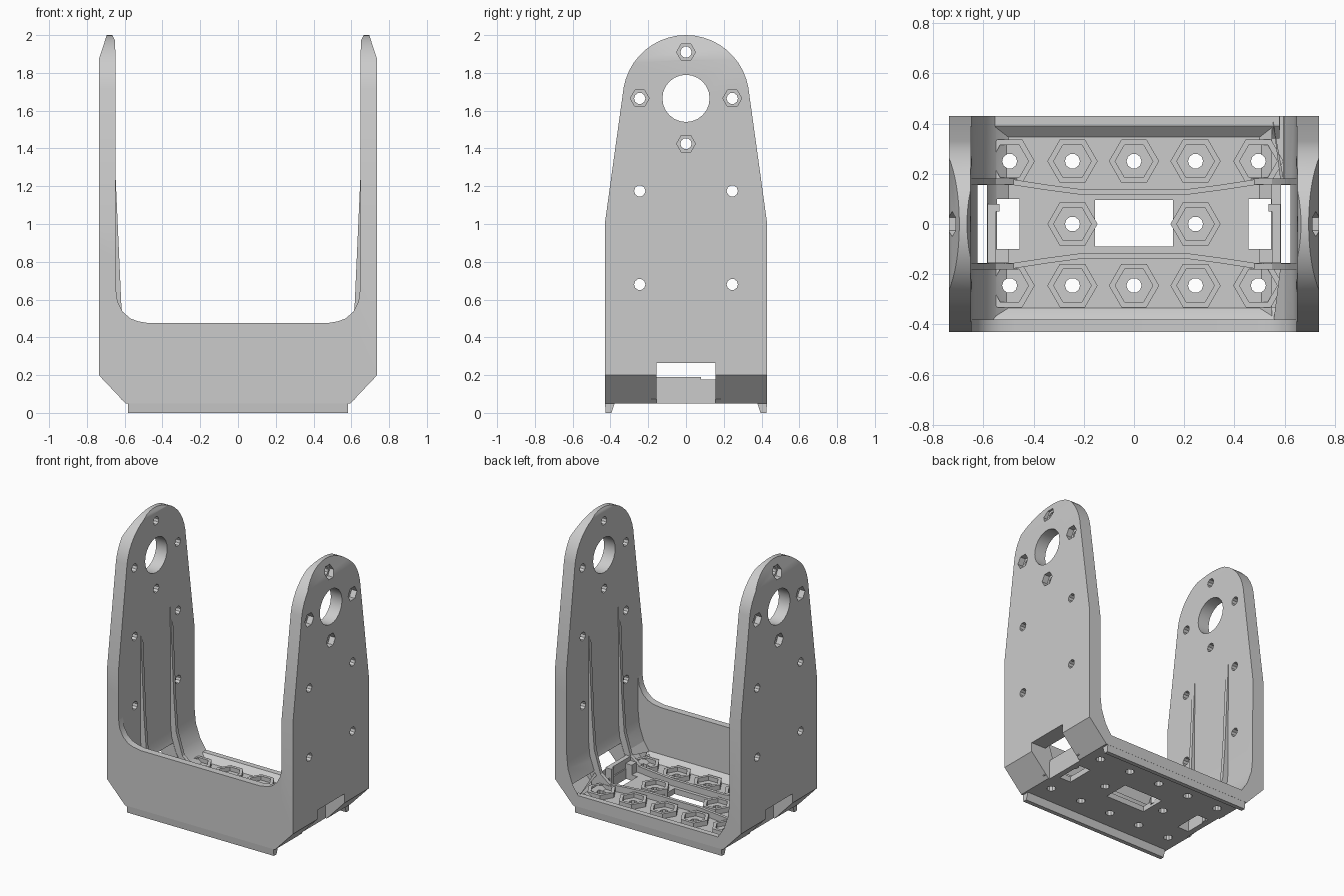
import bpy, bmesh, math

old = bpy.data.objects.get("Cube")
if old:
    bpy.data.objects.remove(old, do_unlink=True)

grey = bpy.data.materials.new("plain_grey")
grey.use_nodes = True
grey.diffuse_color = (0.6, 0.6, 0.6, 1)
grey.node_tree.nodes["Principled BSDF"].inputs["Base Color"].default_value = (0.6, 0.6, 0.6, 1)


def prism(name, pts, axis, a, b):
    """Extrude a closed 2D outline along an axis from a to b."""
    place = {"X": lambda p, t: (t, p[0], p[1]),
             "Y": lambda p, t: (p[0], t, p[1]),
             "Z": lambda p, t: (p[0], p[1], t)}[axis]
    bm = bmesh.new()
    low = [bm.verts.new(place(p, a)) for p in pts]
    high = [bm.verts.new(place(p, b)) for p in pts]
    bm.faces.new(low)
    bm.faces.new(high)
    for i in range(len(pts)):
        j = (i + 1) % len(pts)
        bm.faces.new((low[i], low[j], high[j], high[i]))
    bmesh.ops.recalc_face_normals(bm, faces=bm.faces)
    mesh = bpy.data.meshes.new(name)
    bm.to_mesh(mesh)
    bm.free()
    mesh.materials.append(grey)
    obj = bpy.data.objects.new(name, mesh)
    bpy.context.scene.collection.objects.link(obj)
    return obj


def ring(u, v, r, n):
    return [(u + r * math.cos(math.tau * i / n), v + r * math.sin(math.tau * i / n))
            for i in range(n)]


def rect(u0, u1, v0, v1):
    return [(u0, v0), (u1, v0), (u1, v1), (u0, v1)]


def mirrored(half):
    """Close an outline by reflecting it in the first coordinate."""
    return half + [(-u, v) for u, v in reversed(half)]


def combine(obj, tools, operation):
    """Apply booleans one after another and drop the tools."""
    for tool in tools:
        tool.hide_render = True
        mod = obj.modifiers.new("cut", "BOOLEAN")
        mod.operation = operation
        mod.solver = "EXACT"
        mod.object = tool
    graph = bpy.context.evaluated_depsgraph_get()
    mesh = bpy.data.meshes.new_from_object(obj.evaluated_get(graph))
    obj.modifiers.clear()
    obj.data = mesh
    for tool in tools:
        bpy.data.objects.remove(tool, do_unlink=True)


# Bent sheet: floor, slanted corners and both arms
sheet = mirrored([(0.595, 0.05), (0.737, 0.2), (0.737, 1.87), (0.695, 2.0), (0.665, 2.0),
                  (0.65, 1.97), (0.645, 0.4), (0.635, 0.3), (0.6, 0.2), (0.55, 0.125),
                  (0.5, 0.09)])
frame = prism("side_frame", sheet, "Y", -0.43, 0.43)
dome = [(0.335 * math.cos(math.radians(d)), 1.665 + 0.335 * math.sin(math.radians(d)))
        for d in range(10, 91, 8)]
outline = mirrored([(0.43, 0.0), (0.43, 1.0)] + dome + [(0.0, 2.0)])
outline = [p for i, p in enumerate(outline) if math.dist(p, outline[i - 1]) > 0.001]
combine(frame, [prism("outline_tool", outline, "X", -1, 1)], "INTERSECT")

# Arm holes with hexagonal recesses on the outside
cuts = [prism("cutter", ring(0, 1.665, 0.125, 24), "X", -1, 1)]
recessed = [(0, 1.91), (0, 1.425), (0.245, 1.665), (-0.245, 1.665)]
plain = [(y, z) for y in (-0.245, 0.245) for z in (0.68, 1.175)]
for y, z in recessed + plain:
    cuts.append(prism("cutter", ring(y, z, 0.03, 10), "X", -1, 1))
for y, z in recessed:
    for s in (-1, 1):
        cuts.append(prism("cutter", ring(y, z, 0.05, 6), "X", s * 0.695, s * 0.9))

# Windows in the slanted corners, strap slots and centre opening
for s in (-1, 1):
    cuts.append(prism("cutter", rect(-0.155, 0.155, 0.0, 0.265), "X", s * 0.585, s * 0.9))
    cuts.append(prism("cutter", rect(-0.1, 0.1, 0.0, 0.4), "X", s * 0.455, s * 0.545))
cuts.append(prism("cutter", rect(-0.155, 0.155, -0.09, 0.095), "Z", 0.0, 0.3))

# Floor bolt holes
bolts = [(x, y) for y in (-0.245, 0.25) for x in (-0.495, -0.245, 0, 0.245, 0.495)]
bolts += [(-0.245, 0), (0.245, 0)]
for x, y in bolts:
    cuts.append(prism("cutter", ring(x, y, 0.03, 10), "Z", 0.0, 0.3))
combine(frame, cuts, "DIFFERENCE")

# Raised hexagonal nut seats on the floor
for i, (x, y) in enumerate(bolts):
    seat = prism(f"nut_seat_{i + 1}", ring(x, y, 0.1, 6), "Z", 0.07, 0.125)
    combine(seat, [prism("cutter", ring(x, y, 0.075, 6), "Z", 0.095, 0.2),
                   prism("cutter", ring(x, y, 0.03, 10), "Z", 0.0, 0.2)], "DIFFERENCE")

# Tall front wall with filleted corners
fillet = [(0.65, 0.68), (0.638, 0.59), (0.61, 0.535), (0.57, 0.5), (0.53, 0.485), (0.47, 0.475)]
prism("front_wall", mirrored([(0.595, 0.05), (0.737, 0.2), (0.737, 0.68)] + fillet),
      "Y", -0.43, -0.38)

# Low back lip and front floor fillet
prism("back_lip", [(0.43, 0.05), (0.43, 0.13), (0.39, 0.13), (0.34, 0.085)], "X", -0.58, 0.58)
prism("front_floor_fillet", [(-0.4, 0.07), (-0.4, 0.15), (-0.38, 0.14), (-0.33, 0.085)],
      "X", -0.57, 0.57)

# Skirts under the front and back edges
for name, s in (("front_skirt", -1), ("back_skirt", 1)):
    prism(name, [(s * 0.375, 0.06), (s * 0.43, 0.06), (s * 0.425, 0.0), (s * 0.395, 0.0)],
          "X", -0.582, 0.582)

# Floor ribs that pinch in toward the middle
path = [(0.62, 0.16), (0.48, 0.155), (0.35, 0.135), (0.2, 0.115)]
path += [(-x, y) for x, y in reversed(path)]
for name, s in (("front", -1), ("back", 1)):
    strip = [(x, s * y) for x, y in path] + [(x, s * (y + 0.022)) for x, y in reversed(path)]
    prism(name + "_floor_rib", strip, "Z", 0.07, 0.135)
    # Tapered ribs up the inside of each arm
    for side, t in (("right", -1), ("left", 1)):
        taper = [(0.66, 1.25), (0.648, 1.25), (0.618, 0.58), (0.6, 0.35), (0.55, 0.19),
                 (0.46, 0.12), (0.5, 0.08), (0.57, 0.09), (0.66, 0.2)]
        prism(f"{side}_{name}_arm_rib", [(t * x, z) for x, z in taper],
              "Y", s * 0.157, s * 0.182)

# Strap bars behind the corner windows
for side, s in (("right", -1), ("left", 1)):
    prism(side + "_strap_bar", rect(-0.155, 0.08, 0.05, 0.19), "X", s * 0.55, s * 0.583)
    prism(side + "_strap_hook", rect(0.05, 0.08, 0.05, 0.19), "X", s * 0.535, s * 0.583)
    prism(side + "_strap_end", rect(-0.155, -0.1, 0.05, 0.16), "X", s * 0.5, s * 0.583)

# Smooth the round holes, keep the edges crisp
for obj in bpy.context.scene.objects:
    if obj.type == "MESH" and grey.name in obj.data.materials:
        obj.data.polygons.foreach_set("use_smooth", [True] * len(obj.data.polygons))
        obj.data.set_sharp_from_angle(angle=math.radians(30))
